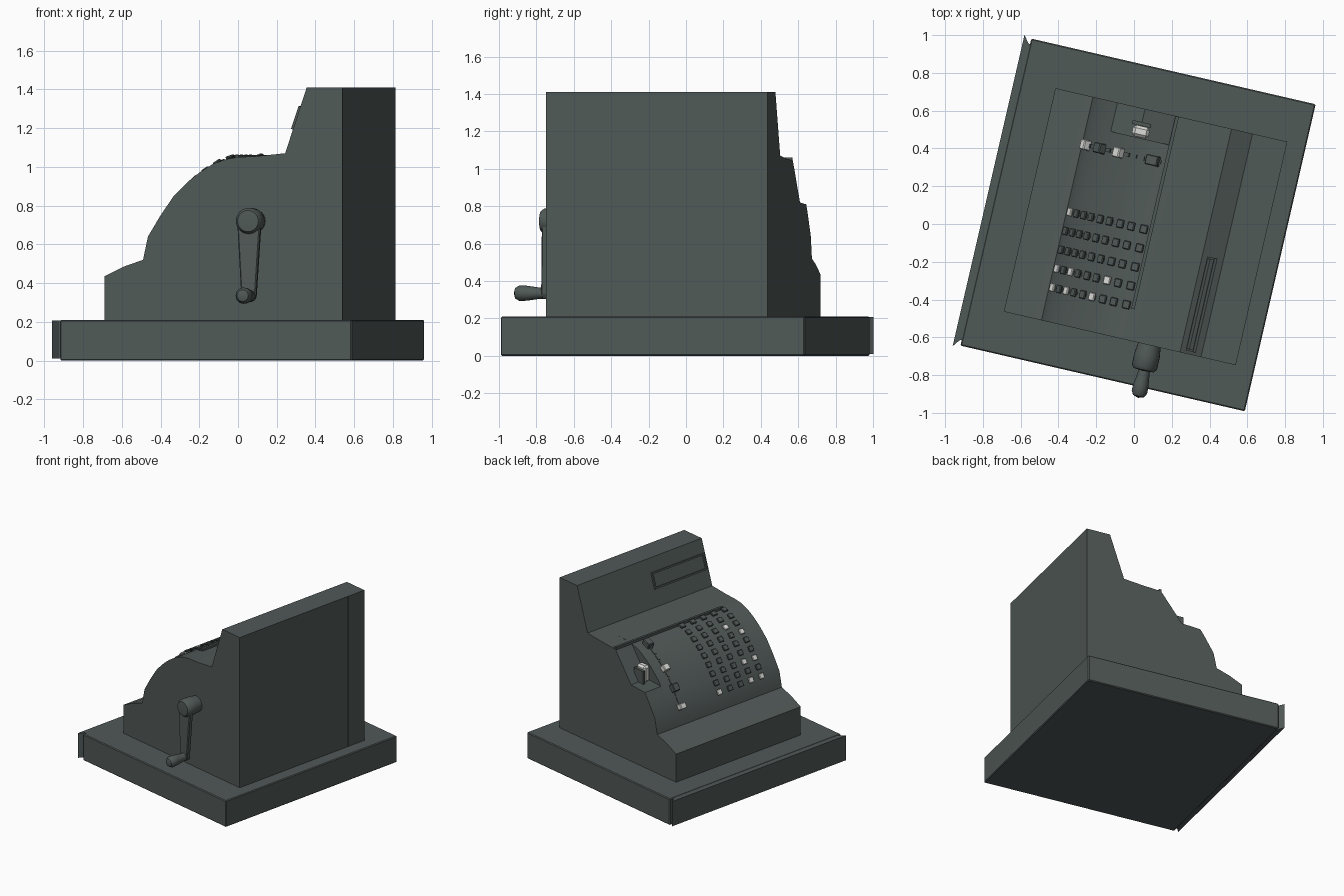
import bpy, bmesh, math
from mathutils import Matrix, Vector

cube = bpy.data.objects.get("Cube")
if cube:
    bpy.data.objects.remove(cube, do_unlink=True)

# The whole register is turned slightly on the ground
TURN = Matrix.Rotation(math.radians(-13), 4, 'Z')


def material(name, rgb):
    m = bpy.data.materials.new(name)
    m.use_nodes = True
    m.diffuse_color = (*rgb, 1)
    m.node_tree.nodes["Principled BSDF"].inputs["Base Color"].default_value = (*rgb, 1)
    return m


IRON = material("dark green grey", (0.08, 0.10, 0.095))
WHITE = material("off white", (0.72, 0.72, 0.70))


def finish(name, bm, mat=IRON, smooth=0):
    bmesh.ops.recalc_face_normals(bm, faces=bm.faces)
    mesh = bpy.data.meshes.new(name)
    bm.to_mesh(mesh)
    bm.free()
    mesh.transform(TURN)
    mesh.materials.append(mat)
    ob = bpy.data.objects.new(name, mesh)
    bpy.context.collection.objects.link(ob)
    if smooth:
        bpy.ops.object.select_all(action='DESELECT')
        bpy.context.view_layer.objects.active = ob
        ob.select_set(True)
        bpy.ops.object.shade_smooth_by_angle(angle=math.radians(smooth))
    return ob


def prism(name, points, vector, smooth=0, bevel=0):
    """Extrude a closed outline of 3D points along a vector."""
    bm = bmesh.new()
    face = bm.faces.new([bm.verts.new(p) for p in points])
    out = bmesh.ops.extrude_face_region(bm, geom=[face])
    moved = [g for g in out["geom"] if isinstance(g, bmesh.types.BMVert)]
    bmesh.ops.translate(bm, verts=moved, vec=vector)
    if bevel:
        bmesh.ops.bevel(bm, geom=bm.edges[:], offset=bevel, segments=1, affect='EDGES')
    return finish(name, bm, smooth=smooth)


def side_prism(name, profile, v0, v1, smooth=0):
    return prism(name, [(u, v0, z) for u, z in profile], (0, v1 - v0, 0), smooth)


def box(name, size, matrix, mat=IRON, bevel=0):
    bm = bmesh.new()
    bmesh.ops.create_cube(bm, size=1, matrix=matrix @ Matrix.Diagonal((*size, 1)))
    if bevel:
        bmesh.ops.bevel(bm, geom=bm.edges[:], offset=bevel, segments=1, affect='EDGES')
    return finish(name, bm, mat)


def lathe(name, u, z, profile):
    """Turn a (v, radius) profile about an axis running across the register."""
    bm = bmesh.new()
    verts = [bm.verts.new((u + r, v, z)) for v, r in profile]
    edges = [bm.edges.new(pair) for pair in zip(verts, verts[1:])]
    bmesh.ops.spin(bm, geom=verts + edges, cent=(u, 0, z), axis=(0, 1, 0),
                   angle=math.tau, steps=24)
    bmesh.ops.remove_doubles(bm, verts=bm.verts, dist=0.0005)
    return finish(name, bm, smooth=40)


# Base and flared drawer front
box("base", (1.545, 1.668, 0.21), Matrix.Translation((0.022, 0, 0.105)), bevel=0.006)
prism("drawer_front", [(-0.745, -0.80, 0.01), (-0.762, -0.808, 0.01), (-0.79, -0.846, 0.01),
                       (-0.79, 0.846, 0.01), (-0.762, 0.808, 0.01), (-0.745, 0.80, 0.01)],
      (0, 0, 0.198))

# Body: stepped foot, curved keyboard and display tower
FOOT = [(0.693, 0.20), (-0.567, 0.20), (-0.567, 0.435), (-0.465, 0.485), (-0.363, 0.52)]
ARC = [(-0.337, 0.64), (-0.27, 0.75), (-0.20, 0.85), (-0.117, 0.93), (-0.065, 0.97),
       (0.007, 1.015), (0.078, 1.04), (0.14, 1.05)]
TOWER = [(0.24, 1.055), (0.39, 1.07), (0.504, 1.41), (0.693, 1.41)]
HALF, NOTCH = 0.607, 0.45
side_prism("body", FOOT + ARC + TOWER, -HALF, NOTCH, smooth=20)
side_prism("printer_end", FOOT + ARC[:2] + [(-0.23, 0.81), (-0.08, 0.82), (0.09, 1.045)] + TOWER,
           NOTCH, HALF, smooth=20)


def on_arc(t):
    """Frame on the keyboard arc at fraction t, its Z axis pointing outward."""
    pts = [Vector((u, 0, z)) for u, z in ARC]
    left = t * sum((b - a).length for a, b in zip(pts, pts[1:]))
    for a, b in zip(pts, pts[1:]):
        d = b - a
        if left <= d.length or b is pts[-1]:
            p = a + d.normalized() * left
            return Matrix.Translation(p) @ Matrix.Rotation(-math.atan2(d.z, d.x), 4, 'Y')
        left -= d.length


# Key columns
COLUMNS, ROWS = 5, 9
WHITE_KEYS = {(0, 0), (3, 0), (3, 2), (3, 6), (4, 0), (4, 2), (4, 5)}
for c in range(COLUMNS):
    v = -0.015 - 0.1025 * c
    for r in range(ROWS):
        frame = Matrix.Translation((0, v, 0)) @ on_arc(0.02 + 0.86 * r / (ROWS - 1))
        mat = WHITE if (c, r) in WHITE_KEYS else IRON
        box("key_stem", (0.02, 0.02, 0.03), frame)
        box("key_cap", (0.042, 0.044, 0.014), frame @ Matrix.Translation((0, 0, 0.018)), mat, 0.004)

# Selector levers on a curved track
for i in range(12):
    box("lever_track", (0.04, 0.02, 0.012),
        Matrix.Translation((0, 0.35, 0)) @ on_arc(0.03 + 0.075 * i))
for t, mat, size in ((0.02, WHITE, 0.045), (0.24, IRON, 0.06), (0.48, WHITE, 0.05), (0.82, IRON, 0.07)):
    box("selector_lever", (size, 0.055, 0.05),
        Matrix.Translation((0, 0.35, 0)) @ on_arc(t) @ Matrix.Translation((0, 0, 0.014)), mat, 0.005)

# Rail above the keyboard
box("keyboard_rail", (0.018, 1.045, 0.022), Matrix.Translation((0.095, 0.083, 1.05)))

# Printer housing with its paper roll
box("paper_holder", (0.10, 0.02, 0.11), Matrix.Translation((-0.08, 0.525, 0.865)))
box("paper_roll", (0.09, 0.06, 0.13), Matrix.Translation((-0.075, 0.484, 0.88)), WHITE, 0.015)

# Display window frame on the sloping tower face
tilt = math.atan2(1.41 - 1.07, 0.504 - 0.39)
window = Matrix.Translation((0.45, -0.335, 1.25)) @ Matrix.Rotation(-tilt, 4, 'Y')
for side in (-1, 1):
    box("window_rail", (0.012, 0.51, 0.024), window @ Matrix.Translation((0.056 * side, 0, 0.002)))
    box("window_end", (0.124, 0.012, 0.024), window @ Matrix.Translation((0, 0.249 * side, 0.002)))

# Crank: hub, tapering arm and handle
CU = 0.224
lathe("crank_hub", CU, 0.72, [(-0.60, 0), (-0.60, 0.06), (-0.66, 0.068), (-0.725, 0.068),
                              (-0.742, 0.055), (-0.747, 0)])
prism("crank_arm", [(CU - 0.062, -0.69, 0.72), (CU + 0.062, -0.69, 0.72),
                    (CU + 0.038, -0.70, 0.33), (CU + 0.022, -0.70, 0.305),
                    (CU - 0.022, -0.70, 0.305), (CU - 0.038, -0.70, 0.33)],
      (0, -0.036, 0), bevel=0.006)
lathe("crank_handle", CU + 0.004, 0.335, [(-0.70, 0), (-0.70, 0.032), (-0.75, 0.03), (-0.82, 0.04),
                                          (-0.86, 0.042), (-0.882, 0.03), (-0.892, 0)])
